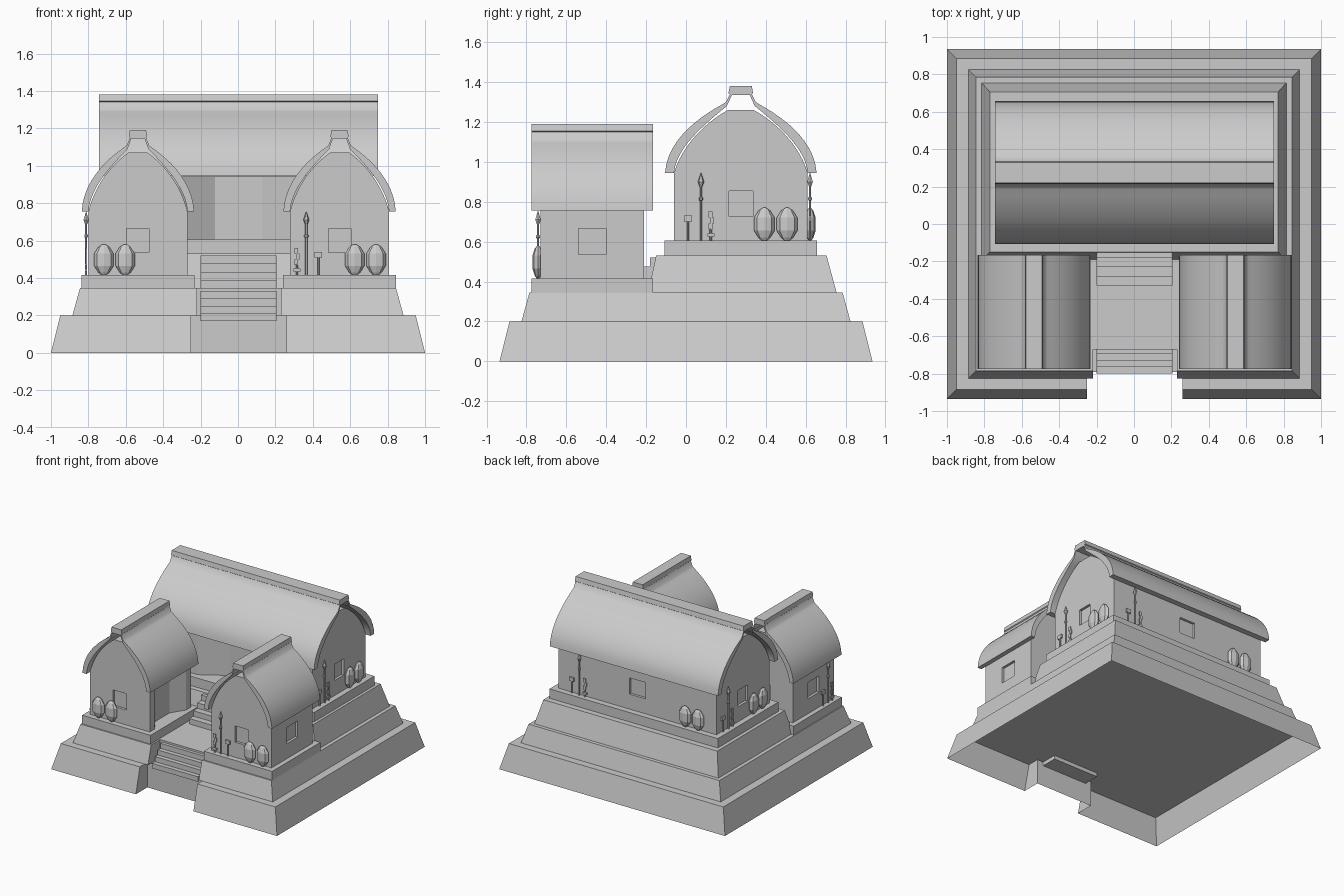
import bpy, bmesh, math
from mathutils import Matrix, Vector
from mathutils.geometry import interpolate_bezier

cube = bpy.data.objects.get("Cube")
if cube:
    bpy.data.objects.remove(cube, do_unlink=True)

stone = bpy.data.materials.new("pale_grey")
stone.use_nodes = True
GREY = (0.6, 0.6, 0.6, 1)
stone.diffuse_color = GREY
stone.node_tree.nodes["Principled BSDF"].inputs["Base Color"].default_value = GREY


def finish(bm, name, matrix=Matrix(), smooth=False):
    bmesh.ops.recalc_face_normals(bm, faces=bm.faces)
    bm.transform(matrix)
    mesh = bpy.data.meshes.new(name)
    bm.to_mesh(mesh)
    bm.free()
    mesh.materials.append(stone)
    ob = bpy.data.objects.new(name, mesh)
    bpy.context.collection.objects.link(ob)
    if smooth:
        bpy.ops.object.select_all(action='DESELECT')
        ob.select_set(True)
        bpy.context.view_layer.objects.active = ob
        bpy.ops.object.shade_smooth_by_angle(angle=math.radians(30))
    return ob


def loft(lower, upper, name, matrix=Matrix(), smooth=False, open_bottom=False):
    """Join two matching outlines of 3D points into a solid."""
    bm = bmesh.new()
    a = [bm.verts.new(p) for p in lower]
    b = [bm.verts.new(p) for p in upper]
    for i in range(len(a)):
        j = (i + 1) % len(a)
        bm.faces.new((a[i], a[j], b[j], b[i]))
    bm.faces.new(b)
    if not open_bottom:
        bm.faces.new(a)
    return finish(bm, name, matrix, smooth)


def box(name, x0, x1, y0, y1, z0, z1, matrix=Matrix()):
    plan = [(x0, y0), (x1, y0), (x1, y1), (x0, y1)]
    return loft([(x, y, z0) for x, y in plan], [(x, y, z1) for x, y in plan], name, matrix)


def tier(name, z0, z1, low, high, notch=None, open_bottom=False):
    """Sloping terrace; low and high are (half x, front y, back y)."""
    def outline(size, z):
        hx, f, b = size
        pts = [(-hx, f)]
        if notch:
            l, r, d = notch
            pts += [(l, f), (l, d), (r, d), (r, f)]
        pts += [(hx, f), (hx, b), (-hx, b)]
        return [(x, y, z) for x, y in pts]
    loft(outline(low, z0), outline(high, z1), name, open_bottom=open_bottom)


def stairs(name, y0, y1, z0, z1, n):
    pts = [(y1, z0), (y0, z0)]
    for i in range(n):
        y = y0 + (y1 - y0) * i / n
        z = z0 + (z1 - z0) * (i + 1) / n
        pts += [(y, z), (y0 + (y1 - y0) * (i + 1) / n, z)]
    loft([(-.2, y, z) for y, z in pts], [(.205, y, z) for y, z in pts], name)


# Terraces and stairs
tier("lower_terrace", 0, .2, (1, -.935, .935), (.95, -.885, .885), (-.25, .26, -.79), True)
tier("middle_terrace", .2, .345, (.885, -.825, .825), (.845, -.785, .785), (-.22, .23, -.67))
tier("upper_terrace", .345, .53, (.815, -.19, .755), (.77, -.15, .705))
stairs("lower_stairs", -.8, -.66, .17, .33, 4)
stairs("upper_stairs", -.33, -.13, .345, .52, 4)


def curve(*pts):
    return [tuple(p) for p in interpolate_bezier(*[Vector(p) for p in pts], 12)]


OUTER = curve((.38, 0), (.37, .165), (.21, .28), (.09, .345)) + [
    (.075, .355), (.055, .395), (.062, .4), (.055, .435)]
INNER = curve((.335, 0), (.325, .12), (.2, .23), (.07, .335)) + [(.045, .39)]
GABLE = [(.335, -.34)] + curve((.335, 0), (.3, .12), (.2, .24), (.065, .315))


def mirrored(half):
    return half + [(-x, z) for x, z in reversed(half)]


def cut(target, cutter):
    cutter.hide_render = True
    mod = target.modifiers.new("cut", 'BOOLEAN')
    mod.object = cutter
    mod.solver = 'EXACT'
    bpy.context.view_layer.objects.active = target
    bpy.ops.object.modifier_apply(modifier=mod.name)
    bpy.data.objects.remove(cutter, do_unlink=True)


def building(name, matrix, scale, half_len, door, floor, niche):
    """Barrel-roofed house with its arch across local x and its ridge along local y."""
    eave = floor + .34

    def prism(profile, half, part, smooth):
        pts = [(x * scale, eave + z) for x, z in profile]
        return loft([(x, -half, z) for x, z in pts], [(x, half, z) for x, z in pts],
                    name + part, matrix, smooth)
    prism(mirrored(OUTER) + mirrored(INNER)[::-1], half_len, "_roof", True)
    wall_half = half_len - .045
    walls = prism(mirrored(GABLE), wall_half, "_walls", False)
    w = .335 * scale
    # Splayed doorway
    wide, narrow, depth = niche
    plan = [(w + .02, -wide), (w, -wide), (w - depth, -narrow),
            (w - depth, narrow), (w, wide), (w + .02, wide)]
    plan = [(x * door, y) for x, y in plan]
    cut(walls, loft([(x, y, floor - .01) for x, y in plan],
                    [(x, y, eave - .005) for x, y in plan], "door_cutter", matrix))
    # Recessed windows on the other three sides
    z0, z1 = floor + .12, floor + .25
    for s in (-1, 1):
        y = s * wall_half
        cut(walls, box("window_cutter", -.06, .06, y - .02, y + .02, z0, z1, matrix))
    x = -door * w
    cut(walls, box("window_cutter", x - .02, x + .02, -.07, .07, z0, z1, matrix))
    # Plinth
    box(name + "_plinth", -.383 * scale, .383 * scale, -half_len, half_len,
        floor - .075, floor, matrix)


hall = Matrix.Translation((.003, .275, 0)) @ Matrix.Rotation(math.pi / 2, 4, 'Z')
building("hall", hall, 1, .745, -1, .605, (.32, .125, .12))
for side, cx in ((-1, -.535), (1, .543)):
    building("right_hut" if side < 0 else "left_hut", Matrix.Translation((cx, -.47, 0)),
             .79, .305, -side, .415, (.2, .09, .07))


# Decorations, in a frame where x runs along a wall and -y points out of it
def spindle(name, matrix, x, rings, sides=6, depth=1):
    bm = bmesh.new()
    loops = [[bm.verts.new((x + r * math.cos(k * math.tau / sides),
                            -.012 + depth * r * math.sin(k * math.tau / sides), z))
              for k in range(sides)] for r, z in rings]
    for a, b in zip(loops, loops[1:]):
        for k in range(sides):
            j = (k + 1) % sides
            bm.faces.new((a[k], a[j], b[j], b[k]))
    bm.faces.new(loops[0])
    bm.faces.new(loops[-1])
    finish(bm, name, matrix)


def bushes(m, x):
    for dx in (-.057, .057):
        spindle("bush", m, x + dx, [(.012, 0), (.03, .015), (.052, .05), (.052, .115),
                                    (.03, .15), (.008, .165)], 8, .55)


def weapons(m, x, flip=1):
    spindle("spear", m, x, [(.006, 0), (.006, .2), (.011, .205), (.011, .215), (.006, .22),
                            (.006, .27), (.016, .295), (.001, .34)])
    a = x - .065 * flip
    spindle("axe_handle", m, a, [(.006, 0), (.006, .125)])
    box("axe_head", a - .02, a + .02, -.018, -.006, .095, .125, m)
    b = x + .05 * flip
    spindle("blade_handle", m, b, [(.006, 0), (.006, .06)])
    box("blade_guard", b - .018, b + .018, -.018, -.006, .02, .035, m)
    for i in range(3):
        c = b + (.005 if i % 2 else -.003)
        box("blade", c - .01, c + .01, -.016, -.008, .055 + i * .03, .085 + i * .03, m)


def wall(x, y, z, degrees):
    return Matrix.Translation((x, y, z)) @ Matrix.Rotation(math.radians(degrees), 4, 'Z')


# Hall ends and back
for m, spread in ((wall(.703, .275, .605, 90), .19), (wall(-.697, .275, .605, -90), .19),
                  (wall(0, .61, .605, 180), .5)):
    weapons(m, -spread - .01)
    bushes(m, spread - .015)
# Hut fronts and outer wall
left_front = wall(.543, -.73, .415, 0)
weapons(left_front, -.178, -1)
bushes(left_front, .138)
bushes(wall(-.535, -.73, .415, 0), -.125)
weapons(wall(-.8, -.47, .415, -90), .17)
